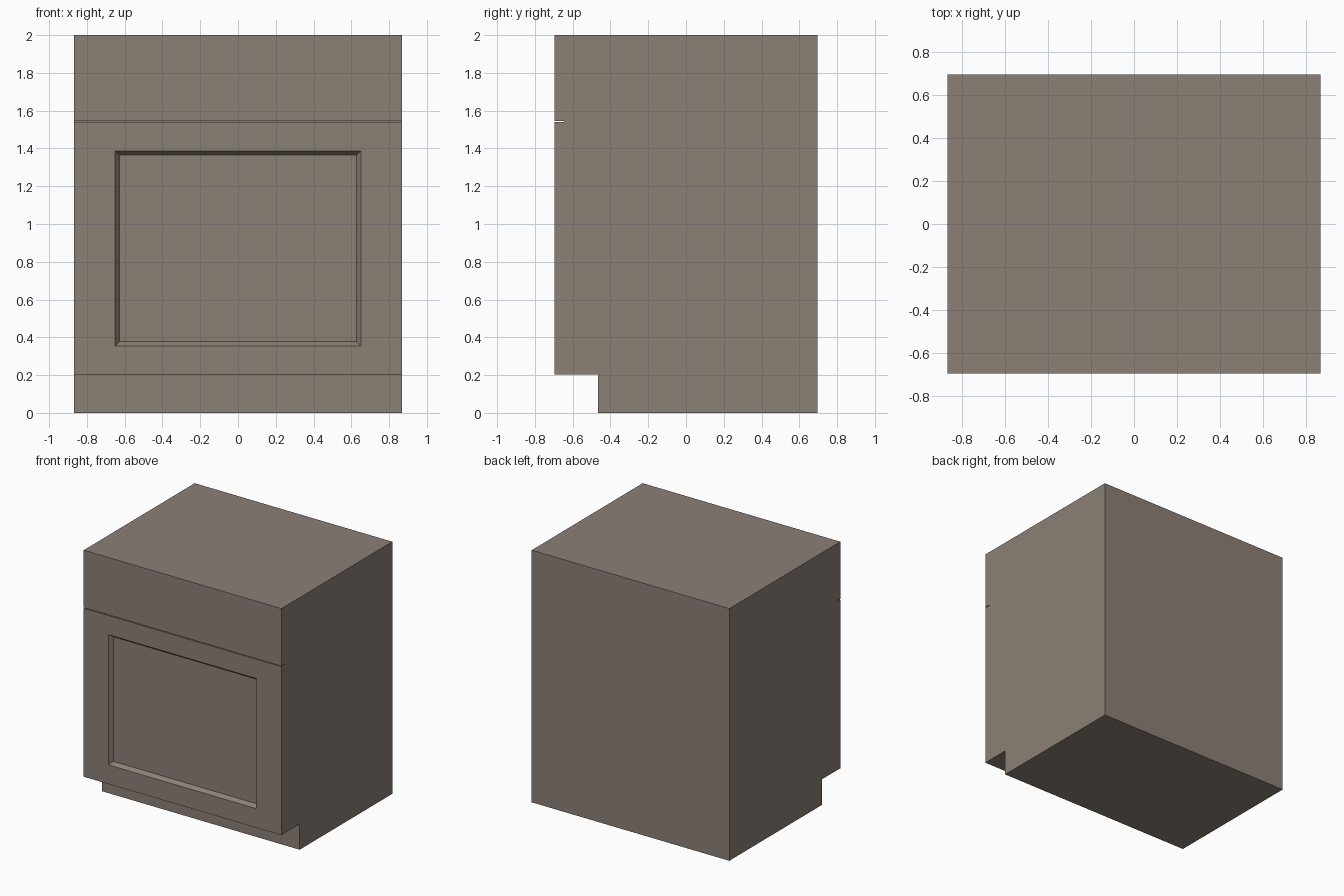
import bpy, bmesh

if "Cube" in bpy.data.objects:
    bpy.data.objects.remove(bpy.data.objects["Cube"])

HALF_W, FRONT, BACK = 0.867, -0.695, 0.695
FACE = -0.647            # plane behind the door and drawer front
KICK_Y, KICK_Z, TOP = -0.465, 0.203, 2.0
GAP_LOW, GAP_HIGH = 1.539, 1.545

paint = bpy.data.materials.new("taupe_paint")
paint.diffuse_color = (0.26, 0.215, 0.18, 1)
paint.use_nodes = True
paint.node_tree.nodes["Principled BSDF"].inputs["Base Color"].default_value = paint.diffuse_color


def loft(name, rings):
    """Join equal-sized rings of points with quads and cap both ends."""
    bm = bmesh.new()
    loops = [[bm.verts.new(p) for p in ring] for ring in rings]
    n = len(loops[0])
    for a, b in zip(loops, loops[1:]):
        for i in range(n):
            j = (i + 1) % n
            bm.faces.new((a[i], a[j], b[j], b[i]))
    bm.faces.new(loops[0])
    bm.faces.new(loops[-1])
    bmesh.ops.recalc_face_normals(bm, faces=bm.faces)
    mesh = bpy.data.meshes.new(name)
    bm.to_mesh(mesh)
    bm.free()
    mesh.materials.append(paint)
    obj = bpy.data.objects.new(name, mesh)
    bpy.context.collection.objects.link(obj)
    return obj


def rect(half, low, high, y):
    return [(-half, y, low), (half, y, low), (half, y, high), (-half, y, high)]


# Cabinet body with toe kick: side profile extruded across the width
profile = [(KICK_Y, 0), (BACK, 0), (BACK, TOP), (FACE, TOP),
           (FACE, KICK_Z), (KICK_Y, KICK_Z)]
loft("cabinet_body", [[(x, y, z) for y, z in profile] for x in (-HALF_W, HALF_W)])

# Door with a bevelled, recessed panel
loft("door", [rect(HALF_W, KICK_Z, GAP_LOW, FACE),
              rect(HALF_W, KICK_Z, GAP_LOW, FRONT),
              rect(0.65, 0.355, 1.387, FRONT),
              rect(0.628, 0.377, 1.365, FRONT + 0.03)])

# Plain drawer front above the gap
loft("drawer_front", [rect(HALF_W, GAP_HIGH, TOP, FACE),
                      rect(HALF_W, GAP_HIGH, TOP, FRONT)])
